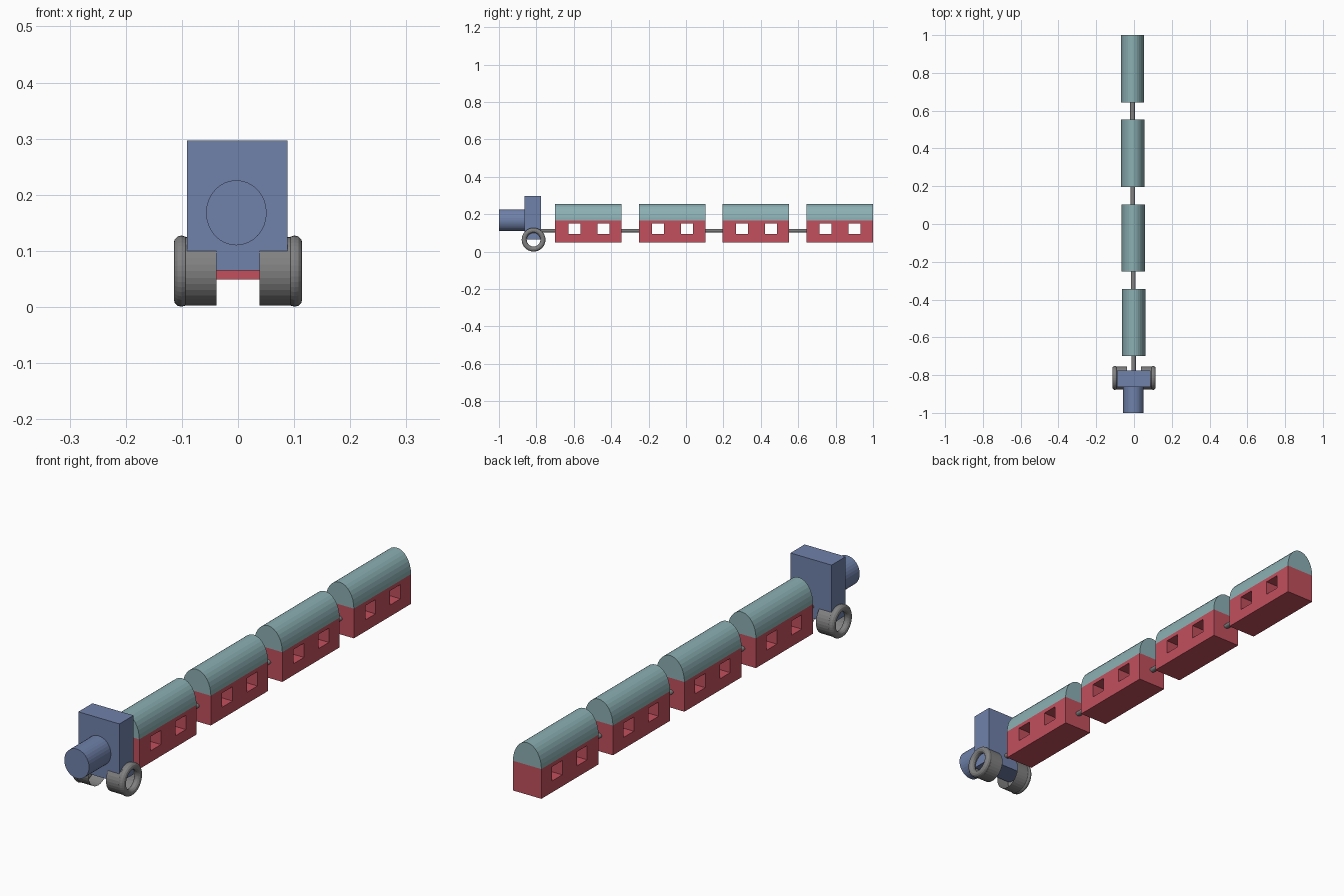
import bpy
import bmesh
from math import pi, sin, cos
from mathutils import Matrix, Vector

if "Cube" in bpy.data.objects:
    bpy.data.objects.remove(bpy.data.objects["Cube"])


def material(name, rgb):
    m = bpy.data.materials.new(name)
    m.use_nodes = True
    m.diffuse_color = (*rgb, 1)
    m.node_tree.nodes["Principled BSDF"].inputs["Base Color"].default_value = (*rgb, 1)
    return m


BLUE = material("slate blue", (0.16, 0.22, 0.40))
RED = material("carriage red", (0.54, 0.08, 0.11))
TEAL = material("pale teal", (0.26, 0.43, 0.45))
GREY = material("wheel grey", (0.22, 0.22, 0.22))


def finish(name, bm, mat):
    mesh = bpy.data.meshes.new(name)
    bmesh.ops.recalc_face_normals(bm, faces=bm.faces)
    bm.to_mesh(mesh)
    bm.free()
    mesh.materials.append(mat)
    ob = bpy.data.objects.new(name, mesh)
    bpy.context.collection.objects.link(ob)
    return ob


def add_box(bm, low, high):
    low, high = Vector(low), Vector(high)
    mat = Matrix.Translation((low + high) / 2) @ Matrix.Diagonal((*(high - low), 1))
    bmesh.ops.create_cube(bm, size=1, matrix=mat)


def box(name, low, high, mat):
    bm = bmesh.new()
    add_box(bm, low, high)
    return finish(name, bm, mat)


def tube(name, axis, center, radii, length, mat, caps=True, sides=32):
    """Elliptical cylinder along the x or y axis."""
    turn = Matrix.Rotation(pi / 2, 4, "Y" if axis == "x" else "X")
    bm = bmesh.new()
    bmesh.ops.create_cone(bm, cap_ends=caps, segments=sides, radius1=1, radius2=1, depth=length,
                          matrix=Matrix.Translation(center) @ turn
                          @ Matrix.Diagonal((radii[0], radii[1], 1, 1)))
    return finish(name, bm, mat)


def vault(name, x, y0, y1, z, half_width, height, mat, steps=16):
    """Half-ellipse arch extruded along y."""
    bm = bmesh.new()
    arch = [bm.verts.new((x + half_width * cos(pi * i / steps), y0,
                          z + height * sin(pi * i / steps))) for i in range(steps + 1)]
    face = bm.faces.new(arch)
    made = bmesh.ops.extrude_face_region(bm, geom=[face], use_keep_orig=True)["geom"]
    bmesh.ops.translate(bm, vec=(0, y1 - y0, 0),
                        verts=[v for v in made if isinstance(v, bmesh.types.BMVert)])
    return finish(name, bm, mat)


# Locomotive cab and boiler
box("cab", (-0.091, -0.864, 0.065), (0.088, -0.776, 0.297), BLUE)
tube("boiler", "y", (-0.003, -0.93, 0.168), (0.054, 0.058), 0.14, BLUE)

# Wheels: an open drum with a round tyre on its outer end
AXLE_Y, AXLE_Z = -0.815, 0.064
for side, word in ((1, "left"), (-1, "right")):
    tube(word + "_wheel_drum", "x", (side * 0.069, AXLE_Y, AXLE_Z), (0.061, 0.061),
         0.062, GREY, caps=False)
    bpy.ops.mesh.primitive_torus_add(location=(side * 0.101, AXLE_Y, AXLE_Z),
                                     rotation=(0, pi / 2, 0), major_segments=40,
                                     minor_segments=12, major_radius=0.05, minor_radius=0.0135)
    tyre = bpy.context.object
    tyre.name = word + "_tyre"
    tyre.data.materials.append(GREY)

# Carriages with window openings, roofs and couplings
LENGTH, PITCH, HALF = 0.356, 0.448, 0.062
previous_end = -0.776
for n in range(4):
    x = -0.002 - 0.002 * n
    y0 = -0.70 + PITCH * n
    y1 = y0 + LENGTH
    body = box(f"carriage_{n + 1}", (x - HALF, y0, 0.049), (x + HALF, y1, 0.166), RED)

    bm = bmesh.new()
    for start in (0.071, 0.226):
        add_box(bm, (x - 0.2, y0 + start, 0.094), (x + 0.2, y0 + start + 0.064, 0.150))
    cutter = finish("window_cutter", bm, RED)
    cutter.hide_render = True
    cut = body.modifiers.new("windows", "BOOLEAN")
    cut.operation = "DIFFERENCE"
    cut.solver = "EXACT"
    cut.object = cutter
    bpy.context.view_layer.objects.active = body
    bpy.ops.object.modifier_apply(modifier=cut.name)
    bpy.data.objects.remove(cutter)

    vault(f"roof_{n + 1}", x, y0, y1, 0.166, HALF, 0.088, TEAL)
    tube(f"coupling_{n + 1}", "y", (x, (previous_end + y0) / 2, 0.112), (0.012, 0.009),
         y0 - previous_end + 0.01, GREY, sides=16)
    previous_end = y1
